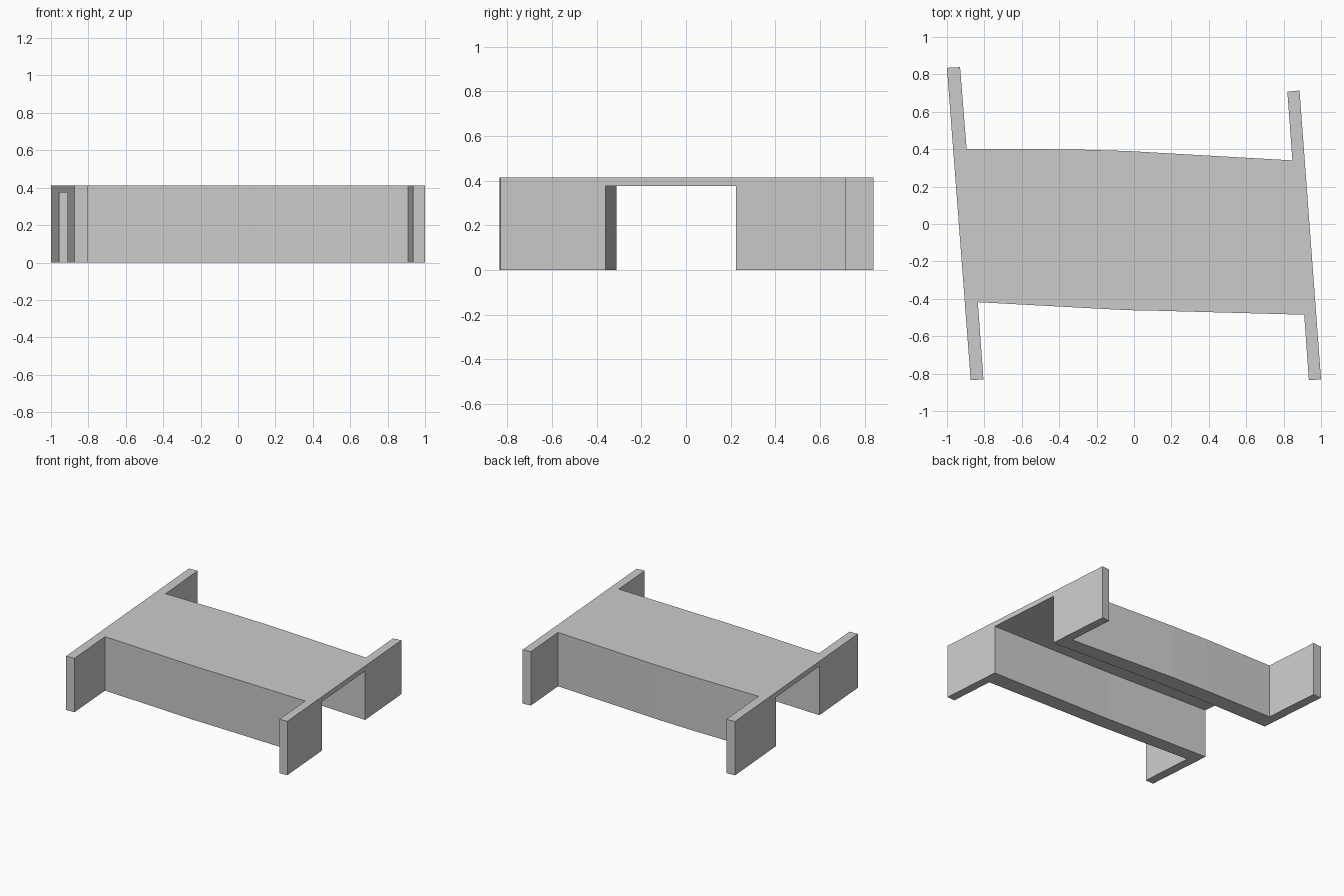
import bpy, bmesh

if "Cube" in bpy.data.objects:
    bpy.data.objects.remove(bpy.data.objects["Cube"])


def prism(name, plan, z0, z1):
    """Extrude a counter-clockwise plan outline from z0 to z1."""
    bm = bmesh.new()
    face = bm.faces.new([bm.verts.new((x, y, z0)) for x, y in plan])
    top = bmesh.ops.extrude_face_region(bm, geom=[face])["geom"]
    bmesh.ops.translate(bm, vec=(0, 0, z1 - z0),
                        verts=[v for v in top if isinstance(v, bmesh.types.BMVert)])
    bmesh.ops.recalc_face_normals(bm, faces=bm.faces)
    mesh = bpy.data.meshes.new(name)
    bm.to_mesh(mesh)
    bm.free()
    obj = bpy.data.objects.new(name, mesh)
    bpy.context.collection.objects.link(obj)
    return obj


HEIGHT, CLEARANCE = 0.413, 0.375

# Outer plan: gently curved deck with a skewed wing wall at each corner
front_edge = [(-0.835, -0.418), (-0.05, -0.460), (0.07, -0.463), (0.10, -0.463), (0.91, -0.485)]
back_edge = [(0.847, 0.340), (-0.03, 0.390), (-0.33, 0.399), (-0.895, 0.402)]
plan = ([(-0.873, -0.835), (-0.805, -0.831)] + front_edge
        + [(0.935, -0.835), (1.0, -0.831), (0.885, 0.714), (0.82, 0.707)]
        + back_edge + [(-0.93, 0.839), (-1.0, 0.835)])
culvert = prism("culvert_body", plan, 0, HEIGHT)

# Passage under the deck, open at both ends and at the bottom
passage = [(-1.2, -0.300), (-0.91, -0.312), (-0.05, -0.344), (0.10, -0.347),
           (0.965, -0.360), (1.2, -0.364), (1.2, 0.207), (0.922, 0.223),
           (-0.03, 0.269), (-0.33, 0.276), (-0.955, 0.277), (-1.2, 0.277)]
cutter = prism("passage_cutter", passage, -0.2, CLEARANCE)
cutter.hide_render = True

cut = culvert.modifiers.new("passage", 'BOOLEAN')
cut.operation = 'DIFFERENCE'
cut.solver = 'EXACT'
cut.object = cutter
bpy.context.view_layer.objects.active = culvert
bpy.ops.object.modifier_apply(modifier=cut.name)
bpy.data.objects.remove(cutter)
